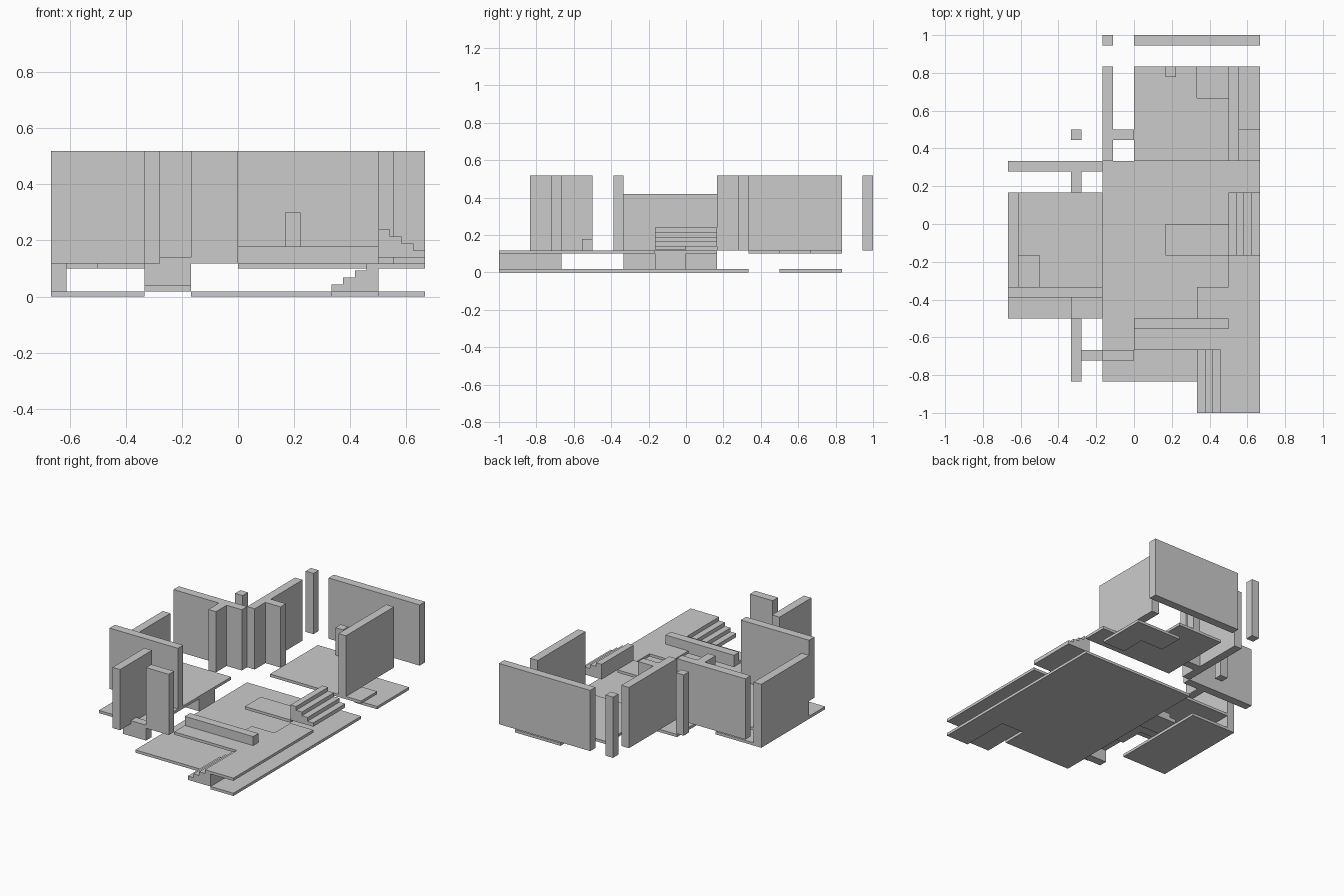
import bpy, bmesh

if "Cube" in bpy.data.objects:
    bpy.data.objects.remove(bpy.data.objects["Cube"])

U = 1 / 6          # plan grid cell
T = U / 3          # wall thickness
F = 0.018          # floor thickness
L0, L1 = 0.0, 0.1  # undersides of the two floor levels
WB, WT = L1 + F, 0.519  # upper wall bottom and top


def prism(name, pts, to3d, offset):
    """Extrude a flat outline by an offset vector."""
    me = bpy.data.meshes.new(name)
    bm = bmesh.new()
    face = bm.faces.new([bm.verts.new(to3d(*p)) for p in pts])
    res = bmesh.ops.extrude_face_region(bm, geom=[face])
    verts = [g for g in res["geom"] if isinstance(g, bmesh.types.BMVert)]
    bmesh.ops.translate(bm, vec=offset, verts=verts)
    bmesh.ops.recalc_face_normals(bm, faces=bm.faces)
    bm.to_mesh(me)
    bm.free()
    ob = bpy.data.objects.new(name, me)
    bpy.context.collection.objects.link(ob)
    return ob


def floor(name, cells, z):
    """Floor slab from an outline given in grid cells."""
    prism(name, cells, lambda x, y: (x * U, y * U, z), (0, 0, F))


def box(name, x0, x1, y0, y1, z0=WB, z1=WT):
    prism(name, [(x0, y0), (x1, y0), (x1, y1), (x0, y1)],
          lambda x, y: (x, y, z0), (0, 0, z1 - z0))


def stairs(name, x0, x1, y0, y1, z, height=0.1, steps=4):
    """Solid stair climbing from x0 to x1."""
    pts = [(x0, z)]
    for i in range(steps):
        h = z + height * (i + 1) / steps
        pts += [(x0 + (x1 - x0) * i / steps, h),
                (x0 + (x1 - x0) * (i + 1) / steps, h)]
    pts.append((x1, z))
    prism(name, pts, lambda x, h: (x, y0, h), (0, y1 - y0, 0))


# Ground level floors
floor("ground_floor_main", [(-1, -5), (2, -5), (2, -4), (3, -4), (3, -6),
                            (4, -6), (4, 2), (-1, 2)], L0)
floor("ground_floor_back", [(3, 3), (4, 3), (4, 5), (2, 5), (2, 4), (3, 4)], L0)
floor("ground_floor_left", [(-4, -3), (-2, -3), (-2, 1), (-4, 1)], L0)

# Upper level floors
floor("upper_floor_front", [(0, -4), (3, -4), (3, -6), (4, -6), (4, -1), (3, -1),
                            (3, -2), (2, -2), (2, -3), (0, -3)], L1)
floor("upper_floor_back", [(0, 2), (4, 2), (4, 3), (3, 3), (3, 4), (2, 4),
                           (2, 5), (0, 5)], L1)
floor("upper_floor_left", [(-2, -3), (-1, -3), (-1, 1), (-4, 1), (-4, -1),
                           (-3, -1), (-3, -2), (-2, -2)], L1)
floor("raised_platform", [(1, -1), (3, -1), (3, 0), (1, 0)], 0.121)

# Stairs
stairs("front_stairs", 2 * U, 3 * U, -1, -4 * U, F)
stairs("inner_stairs", -2 * U, -U, -U, 0, F)
stairs("platform_stairs", 4 * U, 3 * U, -U, U, 0.139)

# Walls
box("back_wall", 0, 4 * U, 1 - T, 1)
box("right_wall", 3 * U, 3 * U + T, 2 * U, 5 * U)
box("left_room_back_wall", -4 * U, -U, 2 * U - T, 2 * U)
box("left_room_back_stub", -2 * U, -2 * U + T, U, 2 * U - T)
box("left_room_front_wall", -4 * U, -U, -2 * U - T, -2 * U)
box("left_room_side_wall", -4 * U, -4 * U + T, -2 * U, U, F, 0.419)
box("corridor_wall", -U, -U + T, 2 * U, 5 * U)
box("corridor_wall_branch", -U + T, 0, 3 * U - T, 3 * U)
box("front_left_wall", -2 * U, -2 * U + T, -5 * U, -3 * U)
box("front_wall_stub", -U, 0, -4 * U - T, -4 * U)

# Low walls and posts
box("front_sill", -2 * U, -U, -4 * U - T, -4 * U, 0.037, 0.139)
box("low_railing", 0, 3 * U, -3 * U - T, -3 * U, WB, 0.178)
box("back_post", -U, -U + T, 1 - T, 1)
box("left_post", -2 * U, -2 * U + T, 3 * U - T, 3 * U)
box("short_pillar", U, U + T, 5 * U - T, 5 * U, WB, 0.299)
